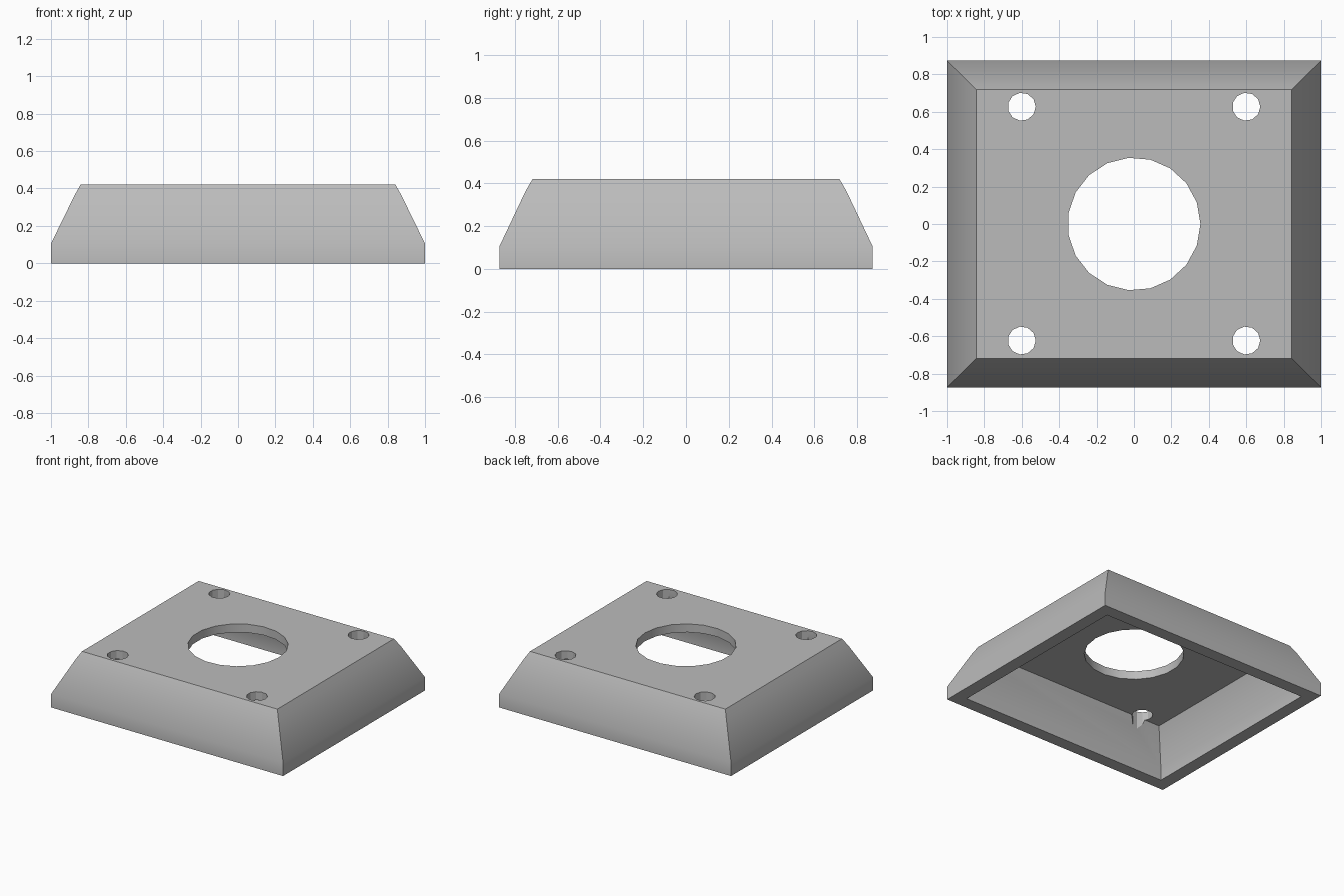
import bpy
import bmesh
import math
from mathutils import Matrix

cube = bpy.data.objects.get("Cube")
if cube:
    bpy.data.objects.remove(cube, do_unlink=True)

grey = bpy.data.materials.new("plain grey")
grey.use_nodes = True
colour = (0.5, 0.5, 0.5, 1)
grey.diffuse_color = colour
grey.node_tree.nodes["Principled BSDF"].inputs["Base Color"].default_value = colour


def make_object(name, bm):
    bmesh.ops.recalc_face_normals(bm, faces=bm.faces)
    mesh = bpy.data.meshes.new(name)
    bm.to_mesh(mesh)
    bm.free()
    mesh.materials.append(grey)
    obj = bpy.data.objects.new(name, mesh)
    bpy.context.collection.objects.link(obj)
    return obj


# Hollow cover: rectangular rings (half width, half depth, height),
# from the underside ceiling, round the bottom rim, to the outer top
rings = [(0.79, 0.665, 0.355), (0.9, 0.775, 0.1), (0.9, 0.775, 0),
         (1, 0.873, 0), (1, 0.873, 0.105), (0.873, 0.75, 0.365), (0.842, 0.718, 0.42)]
bm = bmesh.new()
loops = [[bm.verts.new((sx * w, sy * d, z))
          for sx, sy in ((-1, -1), (1, -1), (1, 1), (-1, 1))] for w, d, z in rings]
for low, high in zip(loops, loops[1:]):
    for i in range(4):
        j = (i + 1) % 4
        bm.faces.new((low[i], low[j], high[j], high[i]))
bm.faces.new(loops[0])
bm.faces.new(loops[-1])
cover = make_object("cover_plate", bm)

# Cutters: large central opening and four corner screw holes
bm = bmesh.new()
holes = [(0, 0, 0.355, 19)]
holes += [(x, y, 0.075, 11) for x in (-0.6, 0.6) for y in (-0.623, 0.627)]
for x, y, radius, sides in holes:
    # Start each circle with a corner pointing to +x
    place = Matrix.Translation((x, y, 0.3)) @ Matrix.Rotation(-math.pi / 2, 4, "Z")
    bmesh.ops.create_cone(bm, cap_ends=True, segments=sides, radius1=radius,
                          radius2=radius, depth=1, matrix=place)
cutter = make_object("hole_cutter", bm)
cutter.hide_render = True

# Cut the holes, then smooth only the shallow bends of the walls
cut = cover.modifiers.new("holes", "BOOLEAN")
cut.operation = "DIFFERENCE"
cut.solver = "EXACT"
cut.object = cutter
bpy.ops.object.select_all(action="DESELECT")
cover.select_set(True)
bpy.context.view_layer.objects.active = cover
bpy.ops.object.modifier_apply(modifier=cut.name)
bpy.data.objects.remove(cutter, do_unlink=True)
bpy.ops.object.shade_smooth_by_angle(angle=math.radians(30))
